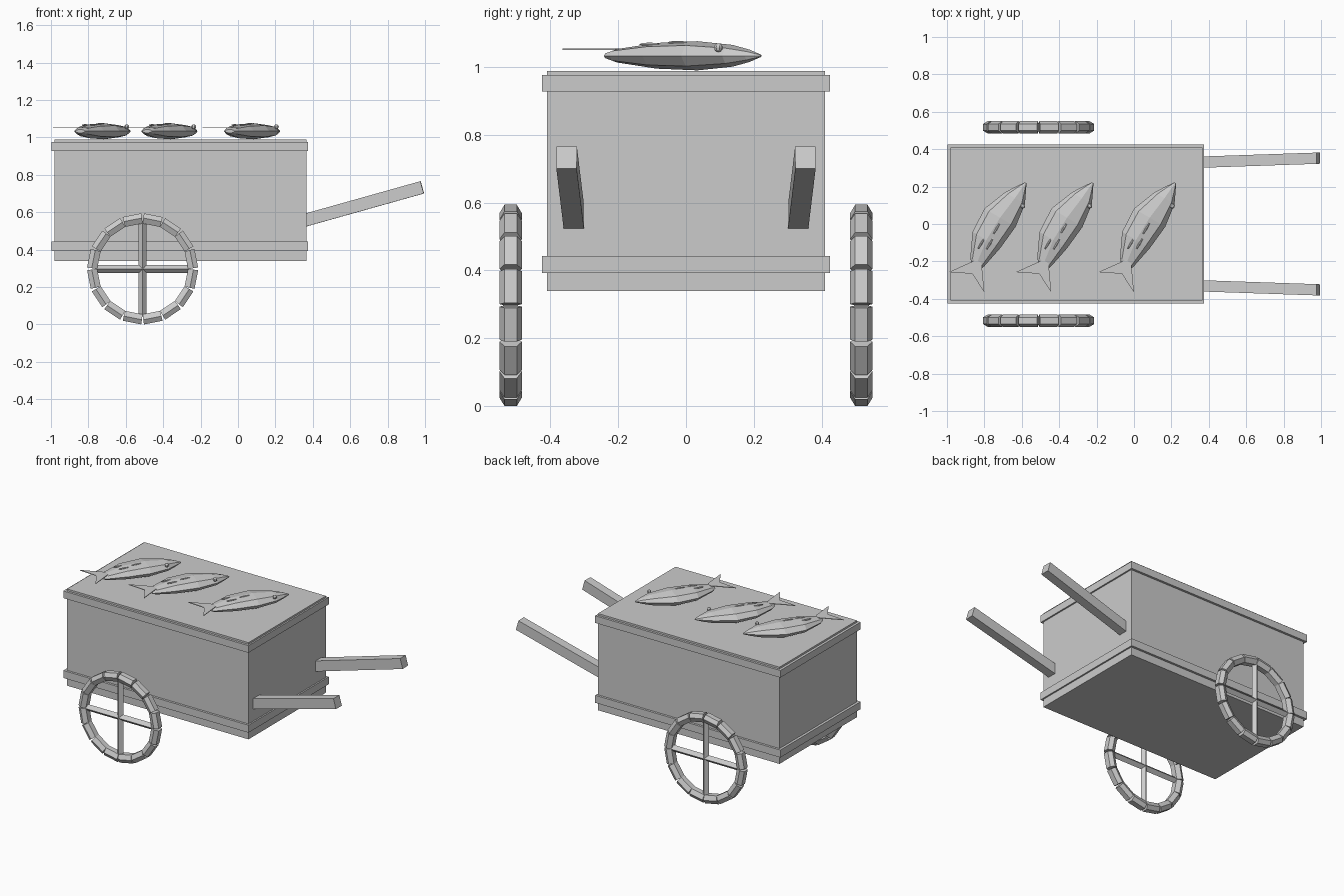
import bpy, bmesh, math
from mathutils import Vector, Matrix

if "Cube" in bpy.data.objects:
    bpy.data.objects.remove(bpy.data.objects["Cube"])

grey = bpy.data.materials.new("plain grey")
grey.use_nodes = True
grey.diffuse_color = (0.6, 0.6, 0.6, 1)
grey.node_tree.nodes["Principled BSDF"].inputs["Base Color"].default_value = (0.6, 0.6, 0.6, 1)


def finish(name, bm):
    bmesh.ops.recalc_face_normals(bm, faces=bm.faces)
    mesh = bpy.data.meshes.new(name)
    bm.to_mesh(mesh)
    bm.free()
    mesh.materials.append(grey)
    ob = bpy.data.objects.new(name, mesh)
    bpy.context.collection.objects.link(ob)
    return ob


def box(name, low, high):
    low, high = Vector(low), Vector(high)
    bm = bmesh.new()
    bmesh.ops.create_cube(bm, size=1, matrix=Matrix.Translation((low + high) / 2)
                          @ Matrix.Diagonal(high - low).to_4x4())
    return finish(name, bm)


def loft(bm, rings):
    """Skin a row of equal closed rings and cap both ends."""
    loops = [[bm.verts.new(p) for p in ring] for ring in rings]
    n = len(loops[0])
    for a, b in zip(loops, loops[1:]):
        for i in range(n):
            bm.faces.new((a[i], a[(i + 1) % n], b[(i + 1) % n], b[i]))
    bm.faces.new(loops[0])
    bm.faces.new(loops[-1])


# Cart body with two trim bands
box("cart_body", (-0.98, -0.41, 0.34), (0.365, 0.41, 0.988))
for name, z0, z1 in (("lower_trim", 0.393, 0.443), ("upper_trim", 0.928, 0.976)):
    box(name, (-0.997, -0.425, z0), (0.375, 0.425, z1))


# Handles, rising and spreading slightly
def handle(name, side):
    start, end = Vector((0.34, side * 0.33, 0.552)), Vector((0.985, side * 0.352, 0.733))
    along = (end - start).normalized()
    across = Vector((0, 0, 1)).cross(along).normalized() * 0.03
    up = along.cross(across).normalized() * 0.034
    bm = bmesh.new()
    loft(bm, [[p + across + up, p - across + up, p - across - up, p + across - up]
              for p in (start, end)])
    finish(name, bm)


# Wheel: wedge-gapped rim blocks and crossed spokes
RIM = ((0.297, 0.018), (0.272, 0.033), (0.243, 0.018),
       (0.243, -0.018), (0.272, -0.033), (0.297, -0.018))


def wheel(name, side):
    hub = Vector((-0.51, side * 0.517, 0.297))
    blocks = 16
    bm = bmesh.new()
    for k in range(blocks):
        rings = []
        for end in (-1, 1):
            ring = []
            for r, y in RIM:
                gap = 0.025 * (r - 0.243) / 0.054
                a = math.tau * (k + 0.5) / blocks + end * (math.pi / blocks - gap)
                ring.append(hub + Vector((r * math.cos(a), y, r * math.sin(a))))
            rings.append(ring)
        loft(bm, rings)
    finish(name + "_rim", bm)
    bm = bmesh.new()
    for axis in (Vector((1, 0, 0)), Vector((0, 0, 1))):
        flank = Vector((axis.z, 0, axis.x)) * 0.022
        depth = Vector((0, 0.022, 0))
        loft(bm, [[hub + axis * s + d for d in (flank, depth, -flank, -depth)]
                  for s in (-0.255, 0.255)])
    finish(name + "_spokes", bm)


for label, side in (("front", -1), ("back", 1)):
    handle(label + "_handle", side)
    wheel(label + "_wheel", side)

# Fish stations: distance from tail, left edge, right edge, half thickness
STATIONS = ((0.0, 0.03, -0.028, 0.010), (0.025, 0.052, -0.036, 0.02),
            (0.15, 0.112, -0.06, 0.038), (0.29, 0.12, -0.073, 0.043),
            (0.42, 0.07, -0.054, 0.032), (0.48, 0.033, -0.025, 0.018),
            (0.52, 0.005, -0.005, 0.004))


def fish(name, x):
    place = Matrix.Translation((x, -0.228, 1.033)) @ Matrix.Rotation(math.radians(59.5), 4, "Z")
    bm = bmesh.new()
    loft(bm, [[(s, (l + r) / 2 + (l - r) / 2 * math.cos(math.tau * i / 8),
                h * math.sin(math.tau * i / 8)) for i in range(8)]
              for s, l, r, h in STATIONS])
    finish(name + "_body", bm).matrix_world = place

    # Forked tail plate
    bm = bmesh.new()
    fork = ((0.03, 0.02), (-0.1, 0.112), (-0.044, 0.0), (-0.096, -0.106), (0.03, -0.015))
    loft(bm, [[(px, py, z) for px, py in fork] for z in (0.017, 0.021)])
    finish(name + "_tail", bm).matrix_world = place

    # Eye and thin surface fins
    bm = bmesh.new()
    bmesh.ops.create_uvsphere(bm, u_segments=8, v_segments=6, radius=0.013,
                              matrix=Matrix.Translation((0.405, -0.05, 0.024)))
    finish(name + "_eye", bm).matrix_world = place
    bm = bmesh.new()
    for s, y, z in ((0.23, 0.01, 0.039), (0.12, 0.04, 0.033), (0.14, 0.0, 0.034)):
        bmesh.ops.create_uvsphere(bm, u_segments=6, v_segments=4, radius=1,
                                  matrix=Matrix.Translation((s, y, z))
                                  @ Matrix.Diagonal((0.04, 0.006, 0.005, 1)))
    finish(name + "_fins", bm).matrix_world = place


for label, x in (("left", -0.043), ("middle", -0.485), ("right", -0.843)):
    fish(label + "_fish", x)
